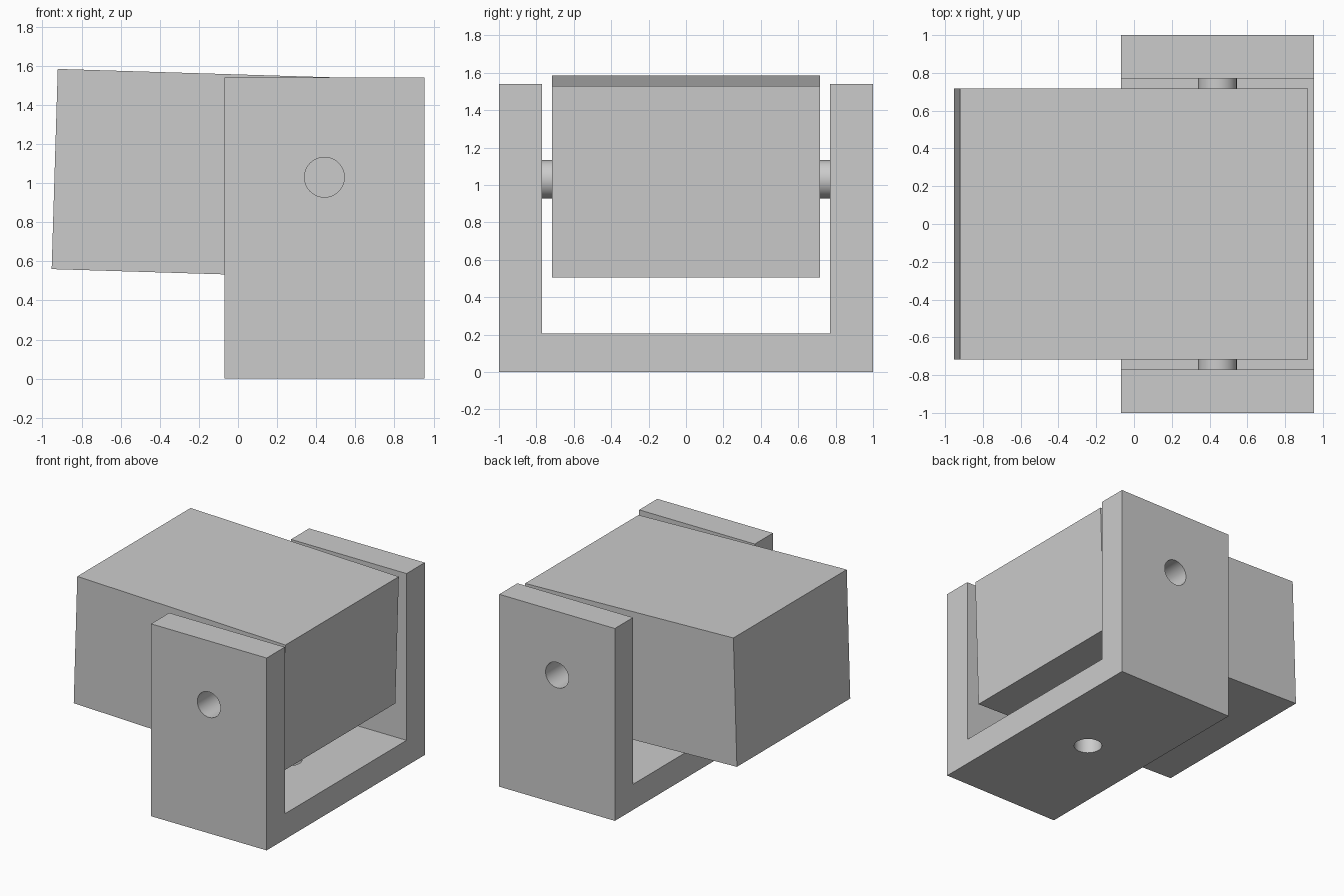
import bpy
import math

cube = bpy.data.objects.get("Cube")
if cube:
    bpy.data.objects.remove(cube, do_unlink=True)

GREY = (0.6, 0.6, 0.6, 1.0)
grey = bpy.data.materials.new("plain_grey")
grey.use_nodes = True
grey.diffuse_color = GREY
grey.node_tree.nodes["Principled BSDF"].inputs["Base Color"].default_value = GREY

PIVOT_X, PIVOT_Z = 0.442, 1.03
HOLE_R = 0.102
ARM_IN, ARM_OUT = 0.77, 1.0
ARM_TOP, BASE_TOP = 1.54, 0.205
HALF_WIDTH = 0.512
TILT = math.radians(1.75)


def prism(name, profile, axis, start, end):
    """Extrude a closed 2D profile along y ('xz' profile) or x ('yz' profile)."""
    n = len(profile)
    place = (lambda p, d: (d, p[0], p[1])) if axis == "x" else (lambda p, d: (p[0], d, p[1]))
    verts = [place(p, d) for d in (start, end) for p in profile]
    faces = [tuple(range(n))[::-1], tuple(range(n, 2 * n))]
    faces += [(i, (i + 1) % n, n + (i + 1) % n, n + i) for i in range(n)]
    mesh = bpy.data.meshes.new(name)
    mesh.from_pydata(verts, [], faces)
    obj = bpy.data.objects.new(name, mesh)
    bpy.context.collection.objects.link(obj)
    mesh.materials.append(grey)
    # Make normals point outward whichever axis was used
    bpy.ops.object.select_all(action="DESELECT")
    bpy.context.view_layer.objects.active = obj
    obj.select_set(True)
    bpy.ops.object.mode_set(mode="EDIT")
    bpy.ops.mesh.select_all(action="SELECT")
    bpy.ops.mesh.normals_make_consistent(inside=False)
    bpy.ops.object.mode_set(mode="OBJECT")
    return obj


def cylinder(name, location, length, along_y):
    bpy.ops.mesh.primitive_cylinder_add(
        vertices=48, radius=HOLE_R, depth=length, location=location,
        rotation=(math.pi / 2 if along_y else 0, 0, 0))
    obj = bpy.context.object
    obj.name = name
    obj.data.materials.append(grey)
    return obj


def smooth(obj):
    bpy.ops.object.select_all(action="DESELECT")
    bpy.context.view_layer.objects.active = obj
    obj.select_set(True)
    bpy.ops.object.shade_smooth_by_angle(angle=math.radians(30))


# U-shaped bracket
half = [(ARM_OUT, 0), (ARM_OUT, ARM_TOP), (ARM_IN, ARM_TOP), (ARM_IN, BASE_TOP)]
outline = half + [(-y, z) for y, z in reversed(half)]
bracket = prism("bracket", outline, "x", PIVOT_X - HALF_WIDTH, PIVOT_X + HALF_WIDTH)

# Pivot holes through both arms and a mounting hole through the base
cutters = [cylinder("arm_hole_cutter", (PIVOT_X, 0, PIVOT_Z), 2.4, True),
           cylinder("base_hole_cutter", (PIVOT_X, 0, BASE_TOP / 2), 0.5, False)]
for cutter in cutters:
    cutter.hide_render = True
    cut = bracket.modifiers.new("hole", "BOOLEAN")
    cut.operation = "DIFFERENCE"
    cut.solver = "EXACT"
    cut.object = cutter
    bpy.context.view_layer.objects.active = bracket
    bpy.ops.object.modifier_apply(modifier=cut.name)
    bpy.data.objects.remove(cutter, do_unlink=True)
smooth(bracket)

# Swinging block, tilted about the pivot
block = prism("swinging_block",
              [(-1.38, -0.512), (0.465, -0.512), (0.465, 0.512), (-1.38, 0.512)],
              "y", -0.717, 0.717)
block.location = (PIVOT_X, 0, PIVOT_Z)
block.rotation_euler = (0, TILT, 0)

# Short pivot pins bridging the gaps to the arms
for side, label in ((1, "back"), (-1, "front")):
    pin = cylinder(label + "_pivot_pin", (PIVOT_X, side * 0.735, PIVOT_Z), 0.07, True)
    smooth(pin)
